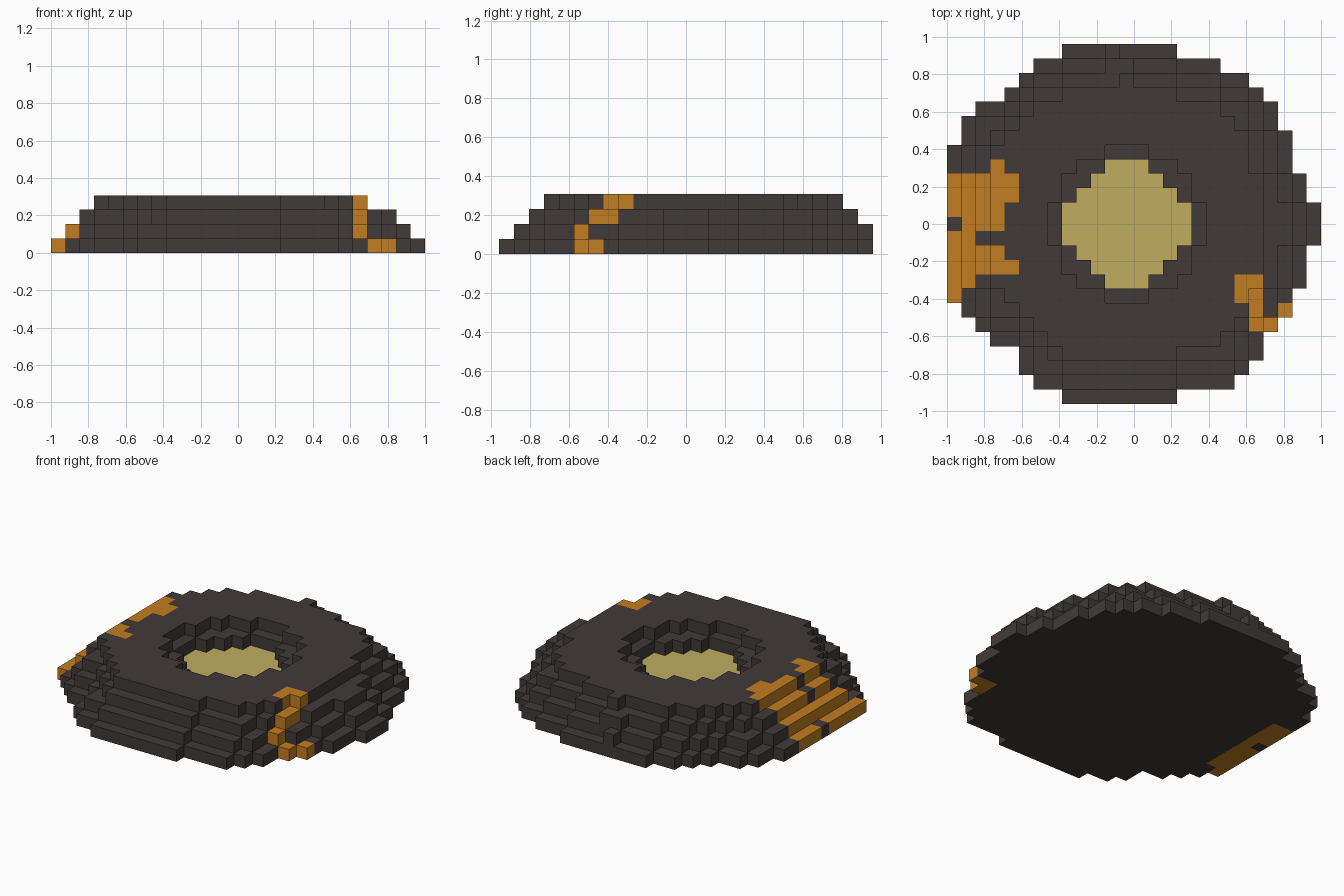
import bpy
import bmesh
from mathutils import Vector

default_cube = bpy.data.objects.get("Cube")
if default_cube:
    bpy.data.objects.remove(default_cube, do_unlink=True)

UNIT = 2 / 26          # edge of one block
CENTRE = 12            # column and row of the crater's middle block


def make_material(name, colour):
    material = bpy.data.materials.new(name)
    material.use_nodes = True
    material.diffuse_color = colour
    material.node_tree.nodes["Principled BSDF"].inputs["Base Color"].default_value = colour
    return material


def erode(tier):
    """Keep the blocks that have all four neighbours."""
    return {(c, r) for c, r in tier
            if {(c + 1, r), (c - 1, r), (c, r + 1), (c, r - 1)} <= tier}


def span(row, first, end):
    return {(column, row) for column in range(first, end)}


# Base outline: first and end column of each row, from back to front
starts = [8, 6, 5, 4, 2, 1, 1] + [0] * 11 + [1, 2, 3, 5, 5, 6, 8]
ends = ([16, 19, 21, 22, 23, 23] + [24] * 3 + [25] * 2 + [26] * 3
        + [25] * 3 + [24, 24, 23, 22, 22, 21, 20, 16])
base = set()
for row, (first, end) in enumerate(zip(starts, ends)):
    base |= span(row, first, end)

# Each higher tier steps in by one block, with a ragged lip at the back
second = erode(base) - {(1, 17)}
third = erode(second)
top = {(c, r) for c, r in erode(third) if c < 22}
second |= span(0, 11, 12)
third |= span(1, 11, 13)
top |= span(2, 12, 13)


# Crater: a wide opening over a narrower one
def in_floor(c, r):
    across, along = abs(c - CENTRE), abs(r - CENTRE)
    return max(across, along) <= 4 and across + along <= 5


def in_opening(c, r):
    return (c - CENTRE) ** 2 + (r - CENTRE) ** 2 <= 26


third = {cell for cell in third if not in_floor(*cell)}
top = {cell for cell in top if not in_opening(*cell)}

tiers = [base, second, third, top]
blocks = {(c, r, level) for level, tier in enumerate(tiers) for c, r in tier}

# Lava spilling down the right-hand side
spill = span(8, 3, 4) | span(11, 0, 4) | span(12, 1, 4) | span(13, 0, 2)
spill |= span(14, 0, 4) | span(16, 0, 2) | span(17, 0, 1)
for row in (9, 10, 15):
    spill |= span(row, 0, 5)
right_lava = {(c, r, level) for c, r, level in blocks
              if (c, r) in spill and c < level + 2}

# Narrow trickle on the front left, moving outward as it descends
trickle = [span(18, 22, 24) | span(19, 22, 23),
           span(18, 21, 22) | span(19, 21, 22),
           span(17, 20, 22) | span(18, 20, 22),
           span(16, 20, 22) | span(17, 20, 22)]
left_lava = {(c, r, level) for c, r, level in blocks if (c, r) in trickle[level]}

crater = {(c, r, level) for c, r, level in blocks if level == 1 and in_floor(c, r)}
rock = blocks - right_lava - left_lava - crater

DIRECTIONS = [Vector(d) for d in
              ((1, 0, 0), (-1, 0, 0), (0, 1, 0), (0, -1, 0), (0, 0, 1), (0, 0, -1))]


def build_blocks(name, cells, material):
    """Make one object from the outer faces of a group of blocks."""
    bm = bmesh.new()
    for c, r, level in sorted(cells):
        middle = Vector((c - 12.5, 12 - r, level + 0.5))
        for normal in DIRECTIONS:
            neighbour = (c + int(normal.x), r - int(normal.y), level + int(normal.z))
            if neighbour in blocks:
                continue
            side = Vector((normal.y, normal.z, normal.x))
            up = normal.cross(side)
            corners = [(-1, -1), (1, -1), (1, 1), (-1, 1)]
            bm.faces.new([bm.verts.new((middle + (normal + side * a + up * b) / 2) * UNIT)
                          for a, b in corners])
    bmesh.ops.remove_doubles(bm, verts=bm.verts[:], dist=UNIT / 100)
    mesh = bpy.data.meshes.new(name)
    bm.to_mesh(mesh)
    bm.free()
    mesh.materials.append(material)
    bpy.context.collection.objects.link(bpy.data.objects.new(name, mesh))


dark_rock = make_material("dark rock", (0.053, 0.042, 0.041, 1))
orange_lava = make_material("orange lava", (0.54, 0.205, 0.015, 1))
pale_gold = make_material("pale gold", (0.53, 0.42, 0.117, 1))

build_blocks("rock_mound", rock, dark_rock)
build_blocks("right_lava_spill", right_lava, orange_lava)
build_blocks("left_lava_trickle", left_lava, orange_lava)
build_blocks("crater_floor", crater, pale_gold)
